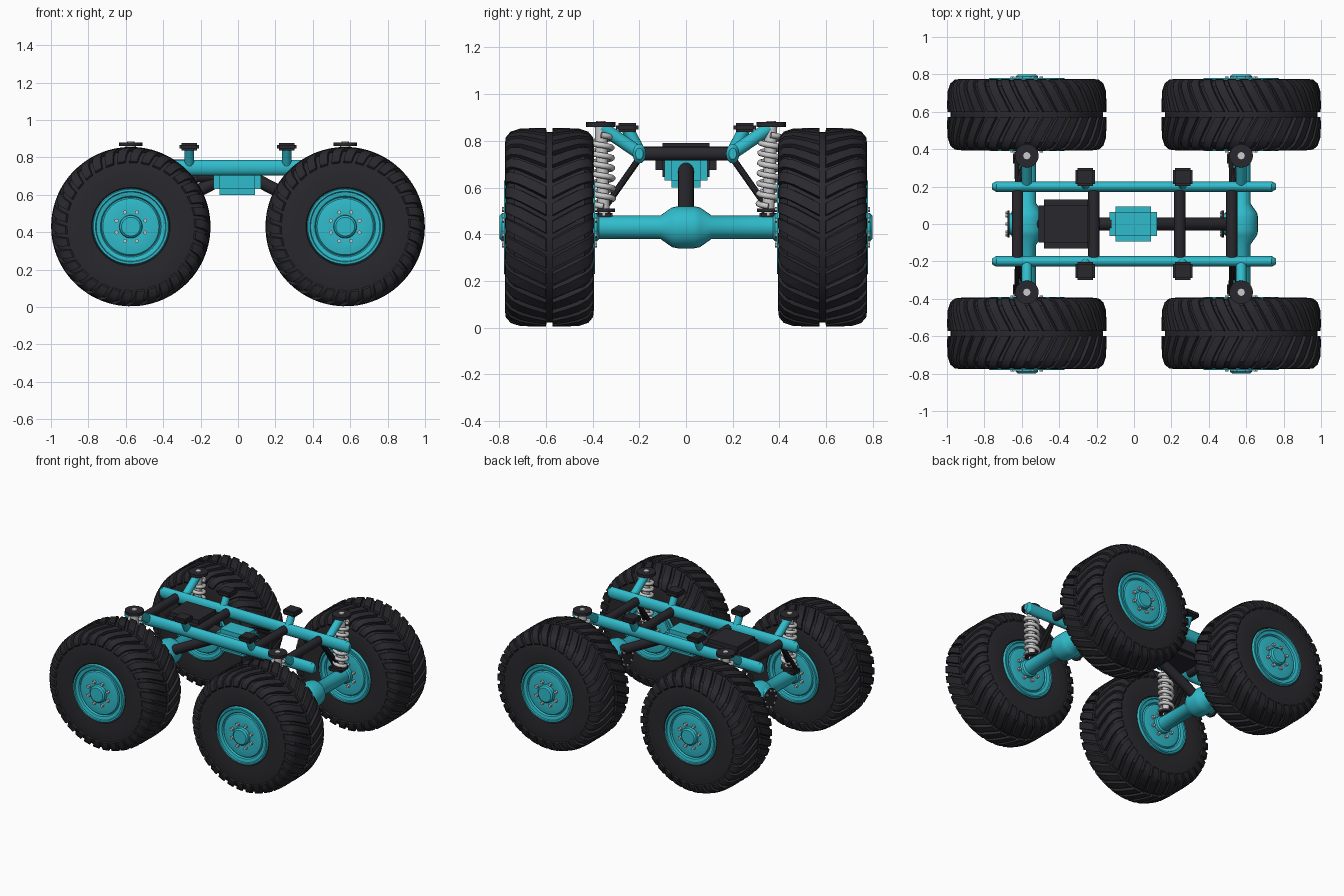
import bpy, bmesh, math
from mathutils import Vector, Matrix

cube = bpy.data.objects.get("Cube")
if cube:
    bpy.data.objects.remove(cube, do_unlink=True)


def material(name, rgb):
    m = bpy.data.materials.new(name)
    m.use_nodes = True
    m.diffuse_color = (*rgb, 1)
    m.node_tree.nodes["Principled BSDF"].inputs["Base Color"].default_value = (*rgb, 1)
    return m


TEAL = material("teal paint", (0.03, 0.5, 0.6))
BLACK = material("black frame", (0.022, 0.021, 0.027))
RUBBER = material("tyre rubber", (0.022, 0.022, 0.027))
STEEL = material("light steel", (0.6, 0.6, 0.6))


def finish(name, bm, mat, angle=35):
    bmesh.ops.recalc_face_normals(bm, faces=bm.faces)
    me = bpy.data.meshes.new(name)
    bm.to_mesh(me)
    bm.free()
    me.materials.append(mat)
    me.shade_smooth()
    me.set_sharp_from_angle(angle=math.radians(angle))
    ob = bpy.data.objects.new(name, me)
    bpy.context.collection.objects.link(ob)
    return ob


def add_rod(bm, p, q, r, r2=None, n=16, squash=1):
    p, q = Vector(p), Vector(q)
    rot = (q - p).to_track_quat('Z', 'Y').to_matrix().to_4x4()
    mat = Matrix.Translation((p + q) / 2) @ rot @ Matrix.Diagonal((squash, 1, 1, 1))
    bmesh.ops.create_cone(bm, cap_ends=True, segments=n, radius1=r,
                          radius2=r if r2 is None else r2, depth=(q - p).length, matrix=mat)


def rod(name, p, q, r, mat, **kw):
    bm = bmesh.new()
    add_rod(bm, p, q, r, **kw)
    return finish(name, bm, mat)


def box(name, lo, hi, mat, bevel):
    lo, hi = Vector(lo), Vector(hi)
    bm = bmesh.new()
    bmesh.ops.create_cube(bm, size=1, matrix=Matrix.Translation((lo + hi) / 2)
                          @ Matrix.Diagonal((*(hi - lo), 1)))
    bmesh.ops.bevel(bm, geom=bm.edges[:], offset=bevel, segments=2, affect='EDGES')
    return finish(name, bm, mat)


def lathe(name, half, mat, n=48):
    """Spin a (radius, y) half profile, mirrored across y = 0, about the y axis."""
    profile = half + [(r, -y) for r, y in reversed(half)]
    bm = bmesh.new()
    vs = [bm.verts.new((r, y, 0)) for r, y in profile]
    es = [bm.edges.new(pair) for pair in zip(vs, vs[1:])]
    bmesh.ops.spin(bm, geom=vs + es, cent=(0, 0, 0), axis=(0, 1, 0),
                   angle=math.tau, steps=n, use_merge=True)
    bmesh.ops.remove_doubles(bm, verts=bm.verts[:], dist=0.0005)
    return finish(name, bm, mat)


def tread():
    """Chevron lugs that run from the centre groove over the shoulders."""
    bm = bmesh.new()
    count, width = 34, 0.066
    # distance from centre, radius, sweep angle
    path = [(0.014, 0.426, 0), (0.07, 0.426, 0.07), (0.125, 0.423, 0.14),
            (0.166, 0.41, 0.19), (0.187, 0.385, 0.22), (0.191, 0.35, 0.24)]
    for side in (-1, 1):
        for k in range(count):
            rings = []
            for y, r, sweep in path:
                a = math.tau * k / count + sweep
                ring = []
                for da, ry, rr in ((-1.15, 0.88, r - 0.03), (-0.9, 1, r),
                                   (0.9, 1, r), (1.15, 0.88, r - 0.03)):
                    t = a + da * width
                    ring.append(bm.verts.new((rr * math.cos(t), side * y * ry, rr * math.sin(t))))
                rings.append(ring)
            for u, v in zip(rings, rings[1:]):
                for i in range(4):
                    j = (i + 1) % 4
                    bm.faces.new((u[i], u[j], v[j], v[i]))
            bm.faces.new(rings[0])
            bm.faces.new(rings[-1])
    return finish("tyre_tread", bm, RUBBER)


def wheel_bolts():
    bm = bmesh.new()
    for k in range(8):
        a = math.tau * (k + 0.5) / 8
        x, z = 0.083 * math.cos(a), 0.083 * math.sin(a)
        add_rod(bm, (x, -0.203, z), (x, 0.203, z), 0.011, n=6)
    return finish("wheel_bolts", bm, STEEL)


# Wheels: one set of parts, linked to all four corners
AX, WY, WZ = 0.573, 0.585, 0.43
parts = [
    lathe("tyre", [(0.19, 0.165), (0.21, 0.183), (0.26, 0.187), (0.345, 0.184),
                   (0.385, 0.172), (0.403, 0.15), (0.408, 0.02)], RUBBER, 64),
    tread(),
    lathe("wheel_rim", [(0, 0.213), (0.05, 0.213), (0.06, 0.204), (0.062, 0.183),
                        (0.11, 0.187), (0.15, 0.18), (0.157, 0.172), (0.163, 0.183),
                        (0.185, 0.187), (0.189, 0.195), (0.2, 0.195), (0.205, 0.18)], TEAL),
    wheel_bolts(),
]
for i, (sx, sy) in enumerate(((-1, -1), (1, -1), (-1, 1), (1, 1))):
    for part in parts:
        ob = part if i == 0 else part.copy()
        if i:
            bpy.context.collection.objects.link(ob)
        ob.location = (sx * AX, sy * WY, WZ)


def spring(name, top, bottom, radius=0.043, wire=0.0125, turns=7, steps=16):
    cu = bpy.data.curves.new(name, 'CURVE')
    cu.dimensions = '3D'
    cu.bevel_depth = wire
    cu.bevel_resolution = 2
    cu.use_fill_caps = True
    line = cu.splines.new('POLY')
    n = turns * steps
    line.points.add(n)
    for i, pt in enumerate(line.points):
        c = top.lerp(bottom, i / n)
        a = math.tau * i / steps
        pt.co = (c.x + radius * math.cos(a), c.y + radius * math.sin(a), c.z, 1)
    cu.materials.append(STEEL)
    bpy.context.collection.objects.link(bpy.data.objects.new(name, cu))


# Axles with differentials and suspension
for end, ax in (("left", AX), ("right", -AX)):
    axle = lathe(end + "_axle", [(0.05, 0.41), (0.05, 0.11), (0.085, 0.06), (0.09, 0.035)], TEAL, 24)
    axle.location = (ax, 0, WZ)
    rod(end + "_axle_cover", (ax, 0, WZ), (ax - 0.095, 0, WZ), 0.088, TEAL, r2=0.055)
    rod(end + "_axle_flange", (ax - 0.092, 0, WZ), (ax - 0.104, 0, WZ), 0.072, BLACK, n=24)
    bm = bmesh.new()
    for k in range(8):
        a = math.tau * k / 8
        y, z = 0.06 * math.cos(a), WZ + 0.06 * math.sin(a)
        add_rod(bm, (ax - 0.1, y, z), (ax - 0.113, y, z), 0.009, n=6)
    finish(end + "_flange_bolts", bm, STEEL)
    rod(end + "_end_crossbar", (ax - 0.05, -0.2, 0.745), (ax - 0.05, 0.2, 0.745), 0.03, BLACK)

    for s, side in ((-1, "front"), (1, "back")):
        tag = f"{end}_{side}_"
        rod(tag + "shock_arm", (ax, s * 0.195, 0.745), (ax, s * 0.36, 0.857), 0.028, TEAL)
        rod(tag + "shock_cap", (ax, s * 0.365, 0.86), (ax, s * 0.365, 0.88), 0.063, BLACK, n=24)
        rod(tag + "cap_bolt", (ax, s * 0.365, 0.875), (ax, s * 0.365, 0.886), 0.02, STEEL, n=8)
        rod(tag + "damper", (ax, s * 0.365, 0.865), (ax, s * 0.352, 0.48), 0.026, STEEL)
        spring(tag + "spring", Vector((ax, s * 0.363, 0.825)), Vector((ax, s * 0.353, 0.52)))
        rod(tag + "spring_seat", (ax, s * 0.353, 0.495), (ax, s * 0.353, 0.51), 0.05, BLACK)
        box(tag + "shock_bracket", (ax - 0.075, s * 0.35 - 0.035, 0.465),
            (ax + 0.025, s * 0.35 + 0.035, 0.5), BLACK, 0.008)
        for dx, name in ((-0.055, "outer_link"), (-0.005, "inner_link")):
            rod(tag + name, (ax - 0.05, s * 0.2, 0.725), (ax + dx, s * 0.365, 0.49),
                0.014, BLACK, n=10)

# Frame rails with tapered ends, and body mounts
for s, side in ((-1, "front"), (1, "back")):
    bm = bmesh.new()
    add_rod(bm, (-0.735, s * 0.2, 0.745), (0.735, s * 0.2, 0.745), 0.042, squash=0.68)
    for e in (-1, 1):
        add_rod(bm, (e * 0.735, s * 0.2, 0.745), (e * 0.758, s * 0.2, 0.745), 0.042,
                r2=0.024, squash=0.68)
    finish(side + "_rail", bm, TEAL)
    for e, end in ((-1, "right"), (1, "left")):
        x = e * 0.26
        rod(f"{end}_{side}_mount_post", (x, s * 0.2, 0.755), (x, s * 0.25, 0.85), 0.026, TEAL)
        box(f"{end}_{side}_mount_pad", (x - 0.052, s * 0.252 - 0.048, 0.838),
            (x + 0.052, s * 0.252 + 0.048, 0.876), BLACK, 0.01)

for x, name in ((-0.215, "right_middle_crossbar"), (0.245, "left_middle_crossbar")):
    rod(name, (x, -0.2, 0.745), (x, 0.2, 0.745), 0.03, BLACK)

# Motor, gearbox and drive shafts
box("motor", (-0.51, -0.13, 0.645), (-0.215, 0.13, 0.79), BLACK, 0.03)
box("gearbox", (-0.13, -0.093, 0.6), (0.122, 0.093, 0.755), TEAL, 0.03)
rod("gearbox_input", (-0.23, 0, 0.7), (-0.12, 0, 0.7), 0.034, BLACK)
rod("left_drive_shaft", (0.08, 0, 0.69), (AX - 0.05, 0, 0.46), 0.034, BLACK)
rod("right_drive_shaft", (-0.08, 0, 0.69), (-AX + 0.05, 0, 0.46), 0.034, BLACK)
